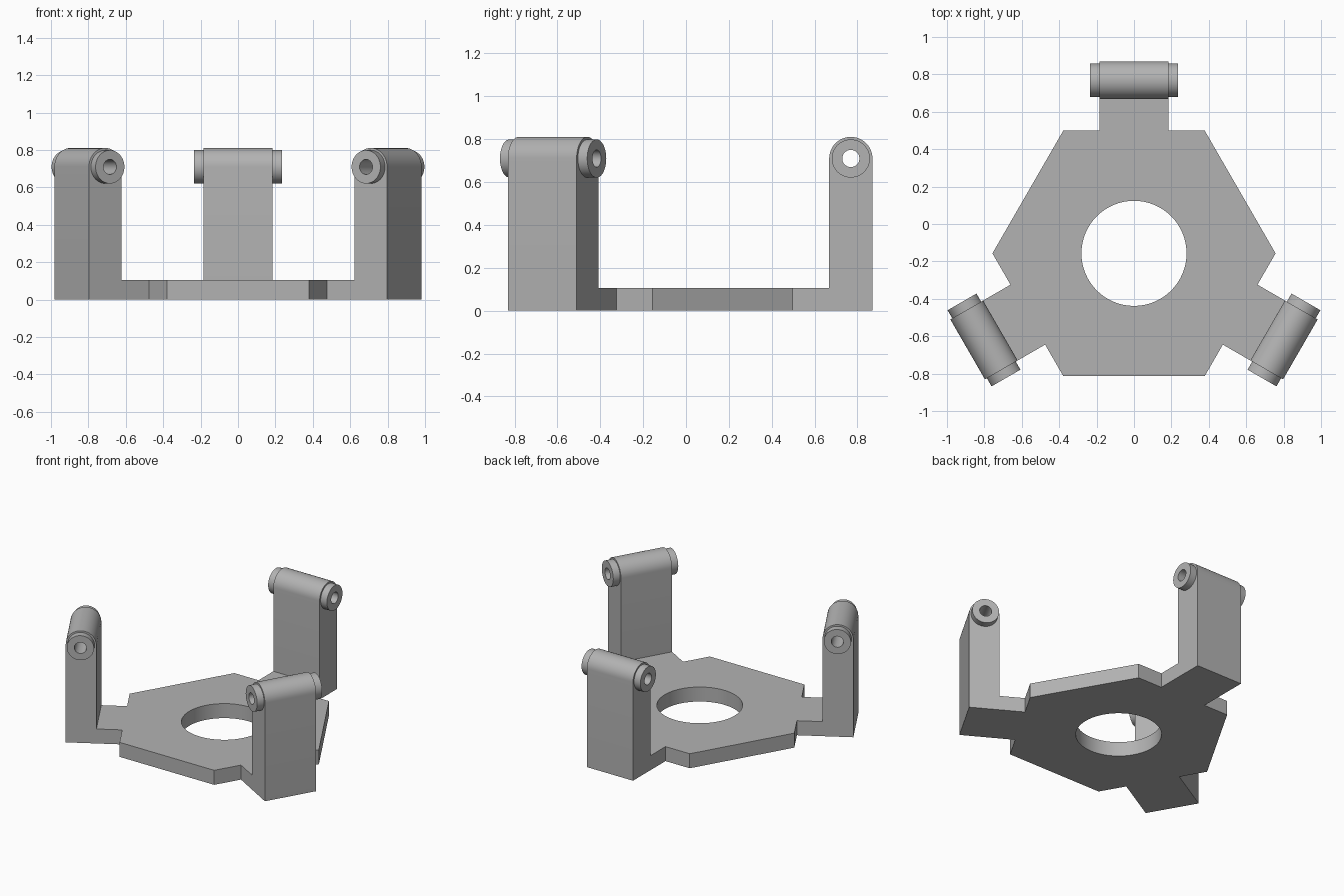
import bpy, bmesh
from math import sin, cos, pi, radians
from mathutils import Matrix, Vector

if "Cube" in bpy.data.objects:
    bpy.data.objects.remove(bpy.data.objects["Cube"])

grey = bpy.data.materials.new("light_grey")
grey.use_nodes = True
colour = (0.45, 0.45, 0.45, 1)
grey.diffuse_color = colour
grey.node_tree.nodes["Principled BSDF"].inputs["Base Color"].default_value = colour

CENTRE = Vector((0, -0.157, 0))
PLATE_T = 0.105                      # plate thickness
ARM_W = 0.185                        # half width of an arm
INNER, OUTER = 0.825, 1.027          # radial span of an upright
PIN_R = (INNER + OUTER) / 2          # pivot position
PIN_Z, BORE = 0.71, 0.04
ROUND = (OUTER - INNER) / 2


def arc(cx, cy, r, start, end, n):
    """Points along an arc, angles in degrees."""
    steps = [radians(start + (end - start) * i / n) for i in range(n + 1)]
    return [(cx + r * cos(t), cy + r * sin(t)) for t in steps]


def circle(cx, cy, r, n=48):
    return arc(cx, cy, r, 0, 360, n)[:-1]


def prism(name, loops, low, high, matrix):
    """Extrude an outline with holes from low to high along local z."""
    bm = bmesh.new()
    for loop in loops:
        verts = [bm.verts.new((x, y, low)) for x, y in loop]
        for i, v in enumerate(verts):
            bm.edges.new((v, verts[i - 1]))
    bmesh.ops.triangle_fill(bm, edges=bm.edges[:], use_beauty=True)
    cap = bmesh.ops.extrude_face_region(bm, geom=bm.faces[:], use_keep_orig=True)
    top = [g for g in cap["geom"] if isinstance(g, bmesh.types.BMVert)]
    bmesh.ops.translate(bm, verts=top, vec=(0, 0, high - low))
    bmesh.ops.recalc_face_normals(bm, faces=bm.faces[:])
    bm.transform(matrix)
    mesh = bpy.data.meshes.new(name)
    bm.to_mesh(mesh)
    bm.free()
    mesh.materials.append(grey)
    obj = bpy.data.objects.new(name, mesh)
    bpy.context.collection.objects.link(obj)
    bpy.ops.object.select_all(action="DESELECT")
    obj.select_set(True)
    bpy.context.view_layer.objects.active = obj
    bpy.ops.object.shade_smooth_by_angle(angle=radians(30))
    return obj


# Hexagonal base plate with a round opening
prism("base_plate", [circle(0, 0, 0.757, 6), circle(0, 0, 0.281, 64)],
      0, PLATE_T, Matrix.Translation(CENTRE))

# Three L-shaped arms with a rounded head and a bored pivot
flat = 0.757 * cos(pi / 6)
arm = [(flat, 0), (OUTER, 0)] + arc(PIN_R, PIN_Z, ROUND, 0, 180, 24)
arm += [(INNER, PLATE_T), (flat, PLATE_T)]
bore = circle(PIN_R, PIN_Z, BORE)
boss = circle(PIN_R, PIN_Z, 0.089)

for side, angle in (("back", 90), ("left", -30), ("right", 210)):
    a = radians(angle)
    # local x points outward, local y up, local z along the pivot
    frame = Matrix(((cos(a), 0, sin(a), 0), (sin(a), 0, -cos(a), 0),
                    (0, 1, 0, 0), (0, 0, 0, 1)))
    frame = Matrix.Translation(CENTRE) @ frame
    prism(side + "_arm", [arm, bore], -ARM_W, ARM_W, frame)
    prism(side + "_boss_a", [boss, bore], ARM_W, 0.235, frame)
    prism(side + "_boss_b", [boss, bore], -0.235, -ARM_W, frame)
